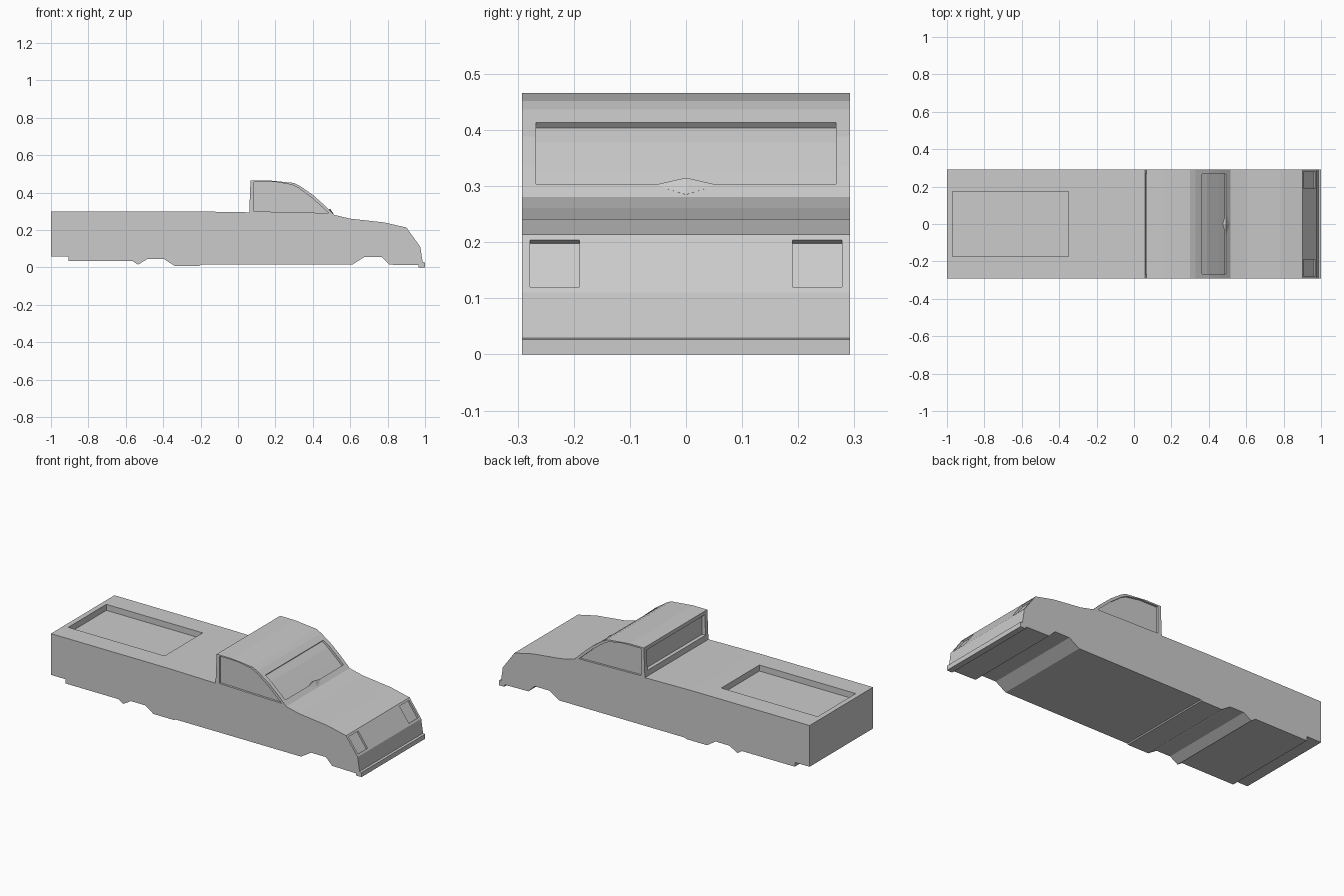
import bpy, bmesh

if "Cube" in bpy.data.objects:
    bpy.data.objects.remove(bpy.data.objects["Cube"])

W = 0.292  # half width


def prism(name, pts, y0, y1):
    """Extrude an x-z outline from y0 to y1."""
    bm = bmesh.new()
    face = bm.faces.new([bm.verts.new((x, y0, z)) for x, z in pts])
    ext = bmesh.ops.extrude_face_region(bm, geom=[face])
    moved = [g for g in ext["geom"] if isinstance(g, bmesh.types.BMVert)]
    bmesh.ops.translate(bm, verts=moved, vec=(0, y1 - y0, 0))
    bmesh.ops.recalc_face_normals(bm, faces=bm.faces[:])
    mesh = bpy.data.meshes.new(name)
    bm.to_mesh(mesh)
    bm.free()
    obj = bpy.data.objects.new(name, mesh)
    bpy.context.collection.objects.link(obj)
    return obj


def carve(target, name, pts, y0, y1):
    """Cut a recess and remove its cutter."""
    cutter = prism(name, pts, y0, y1)
    cutter.hide_render = True
    mod = target.modifiers.new(name, 'BOOLEAN')
    mod.operation = 'DIFFERENCE'
    mod.solver = 'EXACT'
    mod.object = cutter
    bpy.context.view_layer.objects.active = target
    bpy.ops.object.modifier_apply(modifier=mod.name)
    bpy.data.objects.remove(cutter)


# Whole body silhouette: bed, cab, hood, bumper, underside
body = prism("truck_body", [
    (-1, 0.30), (-0.24, 0.30), (0.06, 0.295), (0.067, 0.466), (0.16, 0.466),
    (0.30, 0.452), (0.33, 0.437), (0.40, 0.388), (0.46, 0.335), (0.515, 0.281),
    (0.60, 0.261), (0.78, 0.241), (0.90, 0.214), (0.975, 0.11), (0.987, 0.029),
    (1.0, 0.027), (1.0, 0), (0.965, 0), (0.965, 0.012), (0.81, 0.015),
    (0.77, 0.055), (0.675, 0.055), (0.61, 0.015), (-0.20, 0.015),
    (-0.205, 0.009), (-0.34, 0.009), (-0.395, 0.045), (-0.485, 0.045),
    (-0.535, 0.015), (-0.565, 0.035), (-0.905, 0.035), (-0.905, 0.06),
    (-1, 0.06)], -W, W)

# Cargo bed recess
carve(body, "bed_recess", [(-0.97, 0.265), (-0.35, 0.265), (-0.35, 0.4), (-0.97, 0.4)],
      -0.175, 0.175)

# Windshield and rear window recesses
carve(body, "windshield", [
    (0.355, 0.404), (0.391, 0.378), (0.451, 0.325), (0.483, 0.295),
    (0.533, 0.345), (0.405, 0.464)], -0.267, 0.267)
carve(body, "rear_window", [(0.02, 0.328), (0.083, 0.328), (0.083, 0.445), (0.02, 0.445)],
      -0.267, 0.267)

# Side windows and headlights, mirrored on both sides
side_window = [(0.085, 0.30), (0.085, 0.458), (0.20, 0.457), (0.29, 0.442),
               (0.325, 0.424), (0.395, 0.372), (0.485, 0.291)]
headlight = [(0.899, 0.198), (0.959, 0.114), (0.99, 0.136), (0.93, 0.220)]
for s in (-1, 1):
    carve(body, "side_window", side_window, s * (W - 0.012), s * 0.4)
    carve(body, "headlight", headlight, s * 0.19, s * 0.278)

# Low bump at the base of the windshield
bump = prism("cowl_bump", [(0.505, 0.281), (0.512, 0.286), (0.492, 0.314), (0.474, 0.305)],
             -0.057, 0.057)
for v in bump.data.vertices:
    # Taper both ends down into the cowl
    v.co.x, v.co.z = 0.498, 0.299
bm = bmesh.new()
bm.from_mesh(bump.data)
bm.clear()
ring = [bm.verts.new((x, 0, z)) for x, z in
        [(0.49, 0.28), (0.512, 0.285), (0.492, 0.315), (0.474, 0.302)]]
for s in (-1, 1):
    tip = bm.verts.new((0.493, s * 0.057, 0.302))
    for i in range(4):
        bm.faces.new((ring[i], ring[(i + 1) % 4], tip))
bmesh.ops.recalc_face_normals(bm, faces=bm.faces[:])
bm.to_mesh(bump.data)
bm.free()
